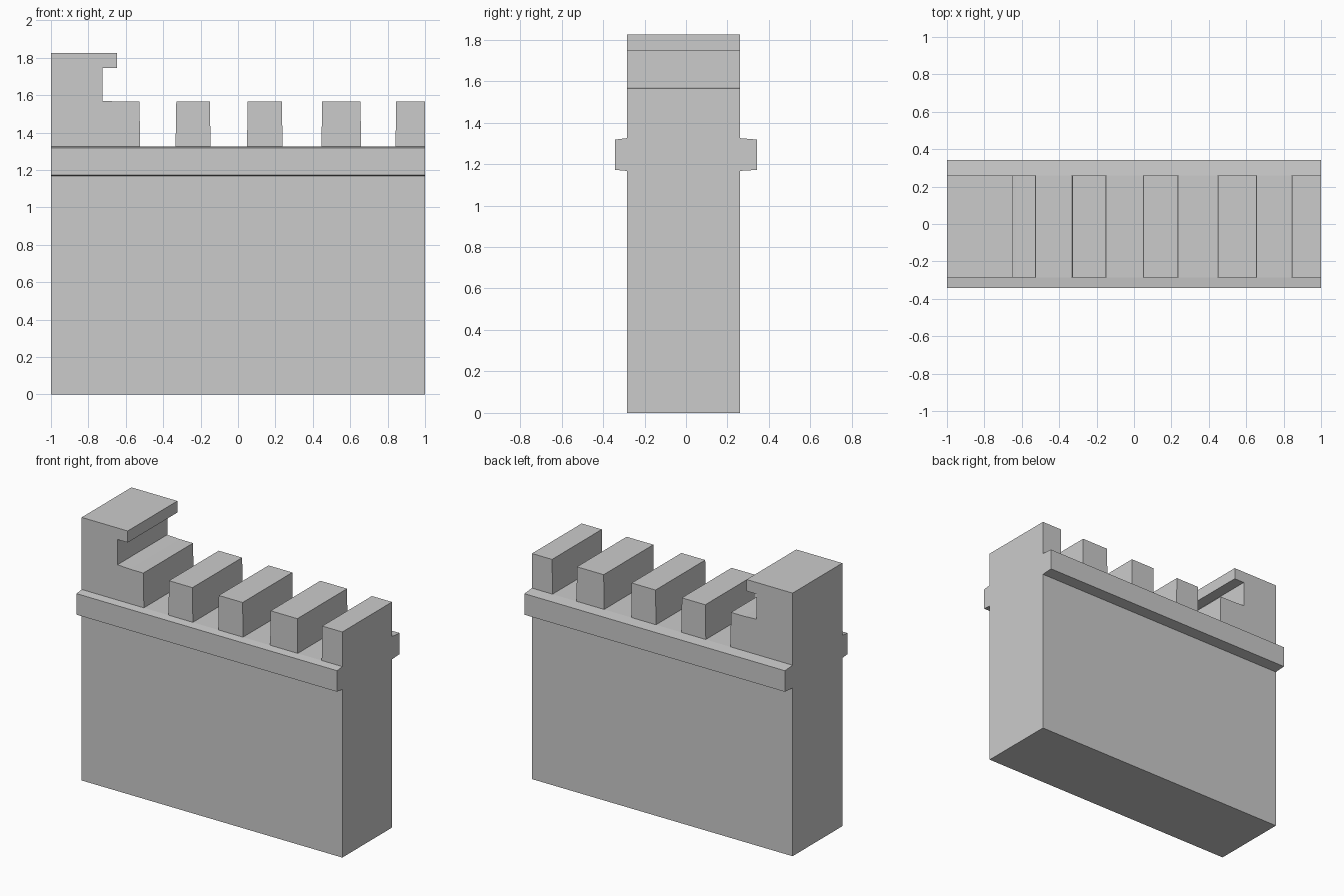
import bpy
import bmesh
from mathutils import Vector

if "Cube" in bpy.data.objects:
    bpy.data.objects.remove(bpy.data.objects["Cube"])


def extrude_profile(name, points, offset):
    """Closed planar profile swept along offset into a flat-faced solid."""
    bm = bmesh.new()
    face = bm.faces.new([bm.verts.new(p) for p in points])
    geom = bmesh.ops.extrude_face_region(bm, geom=[face], use_keep_orig=True)["geom"]
    moved = [g for g in geom if isinstance(g, bmesh.types.BMVert)]
    bmesh.ops.translate(bm, verts=moved, vec=Vector(offset))
    bmesh.ops.recalc_face_normals(bm, faces=bm.faces)
    mesh = bpy.data.meshes.new(name)
    bm.to_mesh(mesh)
    bm.free()
    obj = bpy.data.objects.new(name, mesh)
    bpy.context.collection.objects.link(obj)
    return obj


FRONT, BACK = -0.285, 0.26
WALK, TOOTH_TOP = 1.325, 1.565

# Battlement wall: silhouette starts with the tall hooked end post
outline = [(-1, 0), (-1, 1.825), (-0.647, 1.825), (-0.647, 1.745),
           (-0.725, 1.745), (-0.725, 1.57), (-0.63, TOOTH_TOP),
           (-0.527, TOOTH_TOP), (-0.523, WALK)]

# Regular teeth, slightly wider at the foot
for left, right in [(-0.33, -0.15), (0.052, 0.235), (0.45, 0.655)]:
    outline += [(left - 0.004, WALK), (left, TOOTH_TOP),
                (right, TOOTH_TOP), (right + 0.003, WALK)]

# Last tooth runs flush with the end of the wall
outline += [(0.842, WALK), (0.846, TOOTH_TOP), (1, TOOTH_TOP), (1, 0)]
extrude_profile("battlement_wall", [(x, FRONT, z) for x, z in outline],
                (0, BACK - FRONT, 0))

# Projecting ledges along both long sides
for name, inner, outer in [("front_ledge", FRONT, -0.342),
                           ("back_ledge", BACK, 0.343)]:
    section = [(inner, WALK), (outer, 1.318), (outer, 1.172), (inner, 1.167)]
    extrude_profile(name, [(-1, y, z) for y, z in section], (2, 0, 0))
